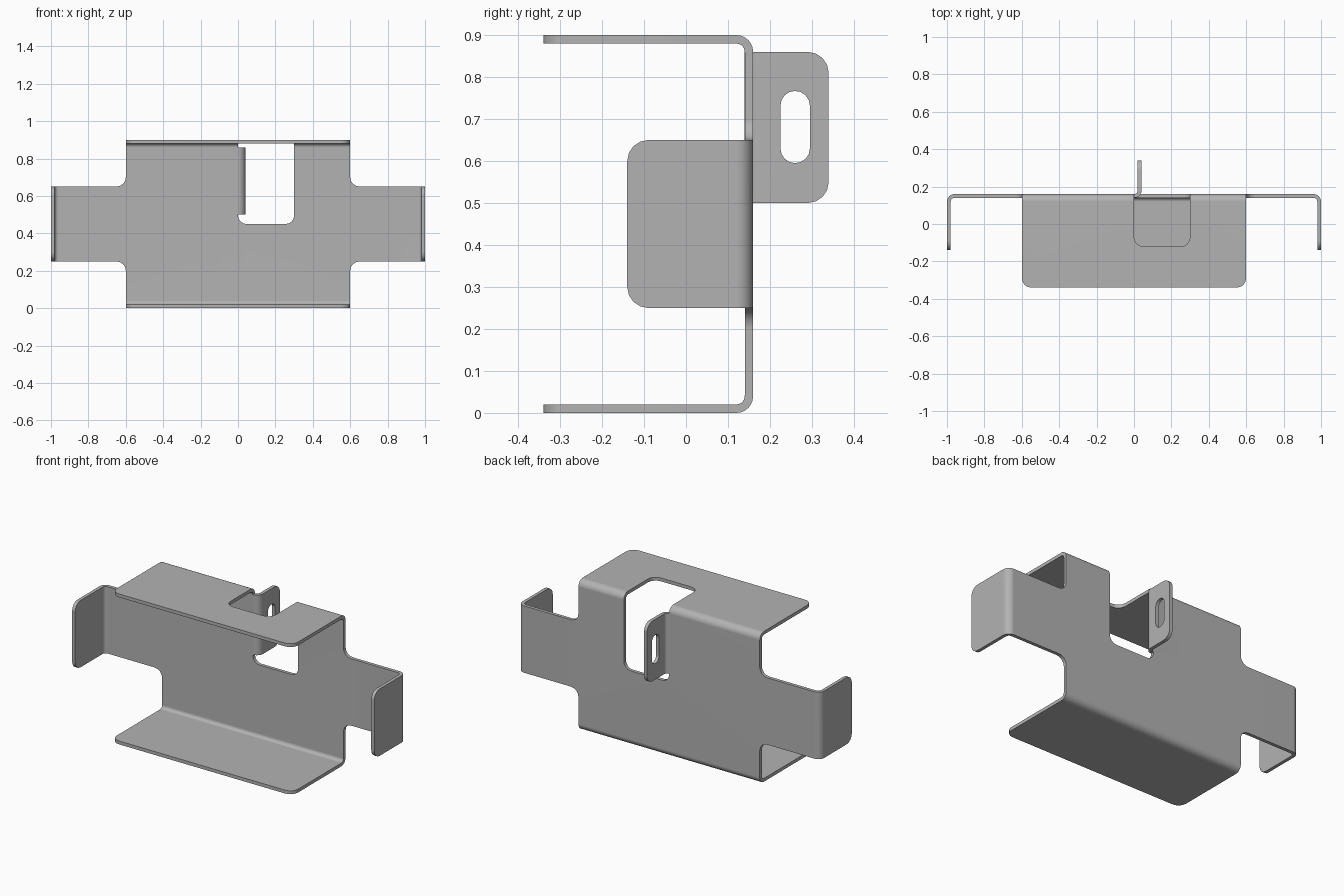
import bpy, bmesh
from math import pi, sin, cos, tan
from mathutils import Vector

cube = bpy.data.objects.get("Cube")
if cube:
    bpy.data.objects.remove(cube, do_unlink=True)

THICK = 0.02
R_OUT = 0.04              # flange bend radius on the back surface
R_TAB = 0.02              # tab bend radius on the back surface
ARC = R_OUT * pi / 2
ARC_TAB = R_TAB * pi / 2
BACK, MID = 0.16, 0.45    # back surface y, centre height
X_BEND, Z_BEND = 1 - R_OUT, MID - R_OUT
BEND_STEPS, CORNER_STEPS = 6, 4


def rounded(corners):
    """Turn (u, v, radius) corners into a filleted 2D outline."""
    out = []
    for i, (u, v, r) in enumerate(corners):
        p = Vector((u, v))
        if r == 0:
            out.append(p)
            continue
        a = (Vector(corners[i - 1][:2]) - p).normalized()
        b = (Vector(corners[(i + 1) % len(corners)][:2]) - p).normalized()
        centre = p + (a + b) * r          # all corners are right angles
        for k in range(CORNER_STEPS + 1):
            t = k / CORNER_STEPS * pi / 2
            out.append(centre - b * r * cos(t) - a * r * sin(t))
    return out


def fold(s, start, radius):
    """Flat distance s -> (distance along sheet, depth off sheet)."""
    arc = radius * pi / 2
    if s <= start:
        return s, 0.0
    if s <= start + arc:
        t = (s - start) / radius
        return start + radius * sin(t), radius * (1 - cos(t))
    return start + radius, radius + s - start - arc


# Flat pattern: cross-shaped blank, cutout with tab, slot in the tab
arm = X_BEND + ARC + 0.26
flange = Z_BEND + ARC + 0.46
half, arm_h, r = 0.6, 0.2, 0.05
quarter = [(arm, arm_h, r), (half, arm_h, r), (half, flange, r)]
blank = quarter + [(-u, v, c) for u, v, c in reversed(quarter)]
blank += [(-u, -v, c) for u, v, c in quarter]
blank += [(u, -v, c) for u, v, c in reversed(quarter)]

tab_low, tab_high = 0.05, Z_BEND
tab_end = ARC_TAB + 0.16
notch = Z_BEND + ARC + 0.24
cutout = [(0, 0, 0.045), (0.3, 0, 0.045), (0.3, notch, r), (0, notch, r),
          (0, tab_high, 0), (tab_end, tab_high, r), (tab_end, tab_low, r),
          (0, tab_low, 0)]

s0, s1 = ARC_TAB + 0.045, ARC_TAB + 0.115
slot = [(s0, 0.145, 0.0349), (s1, 0.145, 0.0349),
        (s1, 0.317, 0.0349), (s0, 0.317, 0.0349)]

bm = bmesh.new()
for outline in (blank, cutout, slot):
    vs = [bm.verts.new((p.x, p.y, 0)) for p in rounded(outline)]
    for i, v in enumerate(vs):
        bm.edges.new((vs[i - 1], v))
bmesh.ops.triangle_fill(bm, use_beauty=True, edges=bm.edges[:])

# Cut the blank along every bend line
for k in range(BEND_STEPS + 1):
    f = k / BEND_STEPS
    lines = [((ARC_TAB * f, 0, 0), (1, 0, 0))]
    for side in (1, -1):
        lines.append(((side * (X_BEND + ARC * f), 0, 0), (1, 0, 0)))
        lines.append(((0, side * (Z_BEND + ARC * f), 0), (0, 1, 0)))
    for co, no in lines:
        bmesh.ops.bisect_plane(bm, geom=bm.verts[:] + bm.edges[:] + bm.faces[:],
                               dist=1e-5, plane_co=co, plane_no=no)

bm.normal_update()
for face in bm.faces:
    if face.normal.z > 0:
        face.normal_flip()

# Fold: flanges and arms to the front, tab to the back
for v in bm.verts:
    u, h = v.co.x, v.co.y
    if 0 < u < 0.25 and tab_low - 1e-4 <= h <= tab_high + 1e-4:
        x, depth = fold(u, 0, R_TAB)
        v.co = (x, BACK + depth, MID + h)
    else:
        x, dx = fold(abs(u), X_BEND, R_OUT)
        z, dz = fold(abs(h), Z_BEND, R_OUT)
        v.co = (x if u > 0 else -x, BACK - dx - dz, MID + (z if h > 0 else -z))
bm.normal_update()

mesh = bpy.data.meshes.new("folded_bracket")
bm.to_mesh(mesh)
bm.free()
bracket = bpy.data.objects.new("folded_bracket", mesh)
bpy.context.collection.objects.link(bracket)

# Sheet thickness and shading
solid = bracket.modifiers.new("sheet_thickness", 'SOLIDIFY')
solid.thickness = THICK
solid.offset = -1
solid.use_even_offset = True
bpy.ops.object.select_all(action='DESELECT')
bracket.select_set(True)
bpy.context.view_layer.objects.active = bracket
bpy.ops.object.modifier_apply(modifier=solid.name)
bpy.ops.object.shade_smooth_by_angle(angle=pi / 6)
weighted = bracket.modifiers.new("flat_panel_normals", 'WEIGHTED_NORMAL')
weighted.keep_sharp = True

# Grey steel
steel = bpy.data.materials.new("grey_steel")
steel.use_nodes = True
grey = (0.45, 0.45, 0.45, 1)
steel.diffuse_color = grey
steel.node_tree.nodes["Principled BSDF"].inputs["Base Color"].default_value = grey
bracket.data.materials.append(steel)
